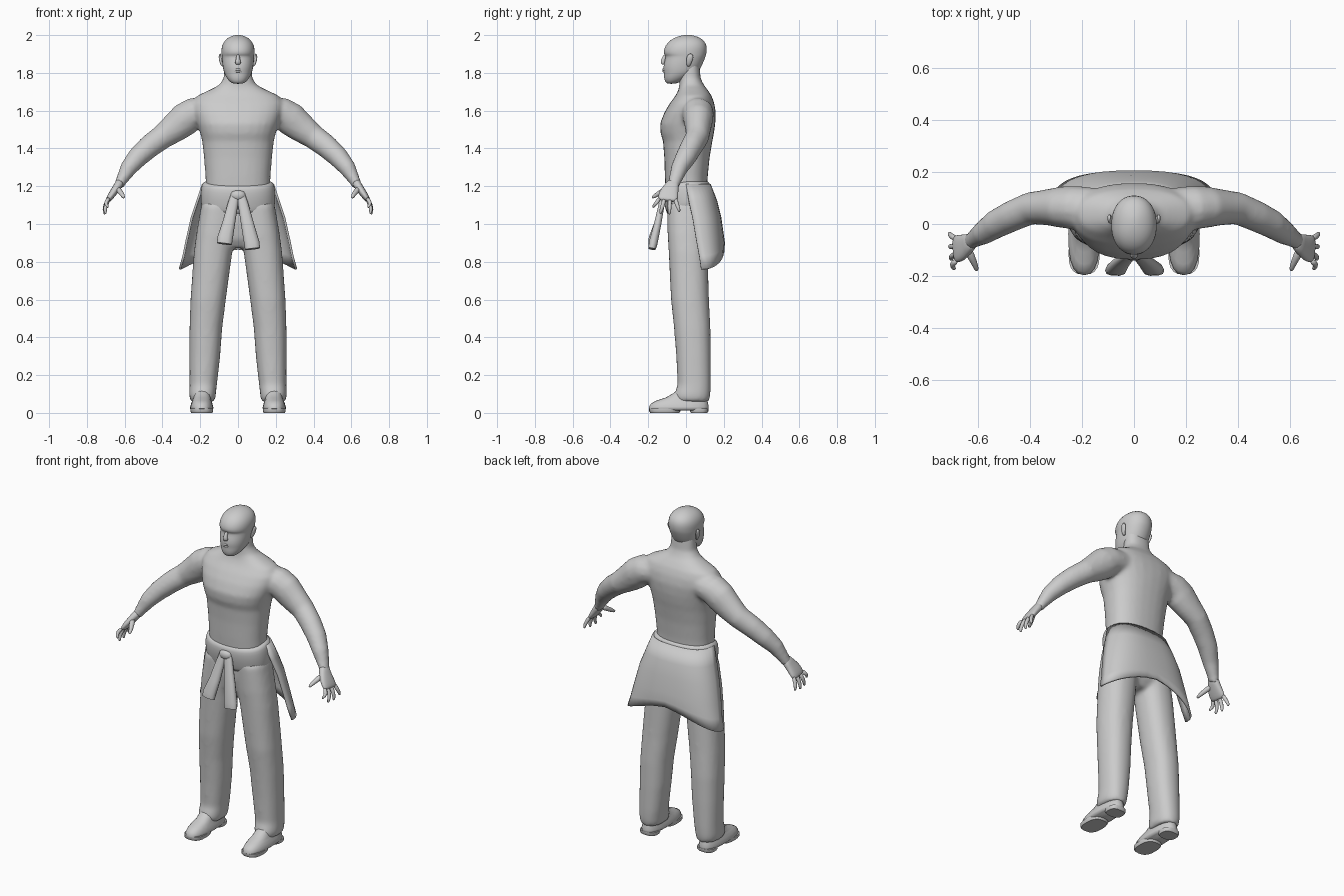
import bpy, bmesh, math
from mathutils import Vector

grey = bpy.data.materials.new("plain grey")
grey.diffuse_color = (0.6, 0.6, 0.6, 1)


def skin(bm, rings):
    """Join closed rings of points into a capped tube."""
    loops = [[bm.verts.new(p) for p in r] for r in rings]
    n = len(loops[0])
    for a, b in zip(loops, loops[1:]):
        for i in range(n):
            bm.faces.new((a[i], a[(i + 1) % n], b[(i + 1) % n], b[i]))
    bm.faces.new(loops[0][::-1])
    bm.faces.new(loops[-1])


def power(v, e):
    return math.copysign(abs(v) ** e, v)


def stack(bm, rows, n=20, e=0.9, sides=(1,), droop=0):
    """Horizontal rings: (z, centre x, half width, front y, back y)."""
    for s in sides:
        rings = []
        for z, cx, rx, yf, yb in rows:
            ring = []
            for i in range(n):
                t = 2 * math.pi * i / n
                c, d = power(math.cos(t), e), power(math.sin(t), e)
                ring.append((s * (cx + rx * c), (yf + yb) / 2 + (yb - yf) / 2 * d,
                             z - droop * max(0, -d)))
            rings.append(ring)
        skin(bm, rings)


def limb(bm, path, n=14, sides=(1, -1), e=1.0, wide=(0, 1, 0)):
    """Tube along a path: (x, y, z, radius along 'wide', other radius)."""
    pts = [Vector(p[:3]) for p in path]
    for s in sides:
        rings = []
        for k, p in enumerate(path):
            t = (pts[min(k + 1, len(pts) - 1)] - pts[max(k - 1, 0)]).normalized()
            u = Vector(wide)
            u = (u - t * u.dot(t)).normalized()
            v = t.cross(u)
            ring = []
            for i in range(n):
                a = 2 * math.pi * i / n
                q = pts[k] + u * p[3] * power(math.cos(a), e) + v * p[4] * power(math.sin(a), e)
                ring.append((s * q.x, q.y, q.z))
            rings.append(ring)
        skin(bm, rings)


def finish(name, bm, voxel=0, subsurf=0, angle=60):
    bmesh.ops.recalc_face_normals(bm, faces=bm.faces)
    me = bpy.data.meshes.new(name)
    bm.to_mesh(me)
    bm.free()
    ob = bpy.data.objects.new(name, me)
    bpy.context.collection.objects.link(ob)
    me.materials.append(grey)
    if voxel:
        m = ob.modifiers.new("blend", 'REMESH')
        m.mode, m.voxel_size, m.use_smooth_shade = 'VOXEL', voxel, True
        m = ob.modifiers.new("soften", 'SMOOTH')
        m.factor, m.iterations = 0.5, 8
    if subsurf:
        ob.modifiers.new("round", 'SUBSURF').levels = subsurf
        ob.modifiers["round"].render_levels = subsurf
    bpy.ops.object.select_all(action='DESELECT')
    ob.select_set(True)
    bpy.context.view_layer.objects.active = ob
    if voxel:
        me.shade_smooth()
    else:
        bpy.ops.object.shade_smooth_by_angle(angle=math.radians(angle))
    return ob


# bare torso, neck and arms, blended into one skin
bm = bmesh.new()
stack(bm, [(1.12, 0, .17, -.105, .11), (1.25, 0, .172, -.112, .115), (1.35, 0, .18, -.115, .125),
           (1.44, 0, .19, -.122, .14), (1.48, 0, .20, -.135, .148), (1.53, 0, .215, -.138, .155),
           (1.59, 0, .235, -.115, .158), (1.64, 0, .24, -.085, .15), (1.68, 0, .215, -.055, .135),
           (1.71, 0, .15, -.04, .115), (1.735, 0, .10, -.035, .095), (1.77, 0, .077, -.035, .078),
           (1.86, 0, .07, -.03, .07)], n=28, e=.85)
limb(bm, [(.15, .055, 1.60, .085, .075), (.235, .063, 1.585, .085, .085), (.28, .065, 1.555, .08, .09),
          (.335, .064, 1.51, .07, .08), (.40, .06, 1.462, .063, .066), (.47, .03, 1.41, .06, .062),
          (.53, 0, 1.355, .056, .056), (.58, -.035, 1.295, .046, .046), (.62, -.06, 1.225, .034, .03),
          (.632, -.07, 1.20, .036, .026)])
finish("torso_and_arms", bm, voxel=.011)

# head, with brow, eye hollow and chin in the profile
bm = bmesh.new()
stack(bm, [(1.742, 0, .022, -.098, -.06), (1.75, 0, .042, -.11, -.03), (1.775, 0, .062, -.118, .02),
           (1.80, 0, .074, -.116, .06), (1.82, 0, .079, -.121, .075), (1.85, 0, .084, -.118, .09),
           (1.882, 0, .086, -.108, .103), (1.892, 0, .087, -.11, .106), (1.902, 0, .088, -.121, .109),
           (1.93, 0, .089, -.117, .112), (1.96, 0, .08, -.10, .106), (1.985, 0, .057, -.067, .08),
           (1.998, 0, .026, -.026, .042), (2.001, 0, .008, 0, .02)], n=24, e=.93)
finish("head", bm, subsurf=1, angle=180)

# nose, lips and ears
bm = bmesh.new()
limb(bm, [(0, -.108, 1.898, .009, .01), (0, -.118, 1.875, .011, .012),
          (0, -.124, 1.856, .018, .015), (0, -.118, 1.843, .015, .008)], n=8, sides=(1,), wide=(1, 0, 0))
finish("nose", bm, subsurf=1, angle=180)
bm = bmesh.new()
for z in (1.818, 1.808):
    limb(bm, [(-.028, -.106, z, .004, .004), (0, -.119, z, .006, .006), (.028, -.106, z, .004, .004)],
         n=8, sides=(1,), wide=(0, 0, 1))
finish("lips", bm, angle=180)
bm = bmesh.new()
limb(bm, [(.078, .012, 1.833, .007, .007), (.088, .014, 1.85, .014, .009), (.094, .02, 1.878, .02, .009),
          (.096, .025, 1.893, .016, .007), (.092, .025, 1.902, .006, .004)], n=10)
finish("ears", bm, subsurf=1, angle=180)

# hands: flat palm, four spread fingers and a thumb
bm = bmesh.new()
limb(bm, [(.618, -.06, 1.23, .03, .025), (.64, -.078, 1.195, .04, .022), (.665, -.092, 1.16, .054, .02),
          (.685, -.097, 1.13, .054, .016), (.69, -.098, 1.122, .045, .01)], e=.8)
for y0, y1, z1, x1 in ((-.14, -.172, 1.085, .692), (-.113, -.135, 1.052, .703),
                       (-.085, -.088, 1.05, .708), (-.058, -.036, 1.062, .71)):
    zm = 1.125 * .5 + z1 * .5
    limb(bm, [(.68, y0, 1.14, .013, .013), (.704, y0 * .5 + y1 * .5, zm + .005, .012, .012),
              (x1, y1, z1 + .012, .009, .009), (x1 - .003, y1, z1, .005, .005)], n=8)
limb(bm, [(.64, -.095, 1.19, .02, .018), (.622, -.135, 1.168, .015, .015), (.609, -.162, 1.15, .012, .012),
          (.604, -.182, 1.138, .007, .007)], n=8, wide=(1, 0, 0))
finish("hands", bm, subsurf=1, angle=180)

# trousers: pelvis and two legs
bm = bmesh.new()
stack(bm, [(.875, 0, .05, -.05, .07), (.92, 0, .14, -.08, .105), (1.0, 0, .195, -.095, .115),
           (1.1, 0, .19, -.10, .12), (1.19, 0, .18, -.105, .115)], e=.8)
stack(bm, [(1.1, .10, .095, -.10, .11), (.95, .118, .103, -.098, .112), (.85, .132, .102, -.092, .115),
           (.6, .158, .094, -.08, .122), (.45, .17, .087, -.064, .13), (.3, .176, .082, -.052, .132),
           (.15, .184, .073, -.045, .132), (.10, .188, .071, -.062, .13), (.085, .188, .07, -.064, .128),
           (.06, .188, .064, -.055, .122)], e=.88, sides=(1, -1))
finish("trousers", bm, voxel=.012)

# garment rolled round the waist, dipping at the front
bm = bmesh.new()
stack(bm, [(1.06, 0, .188, -.10, .118), (1.10, 0, .196, -.107, .132), (1.14, 0, .199, -.118, .136),
           (1.19, 0, .196, -.124, .132), (1.22, 0, .189, -.12, .126), (1.232, 0, .172, -.108, .114)],
      n=28, e=.85, droop=.025)
finish("waist_roll", bm, subsurf=1, angle=180)

# flared flap hanging behind, longest at its two corners
bm = bmesh.new()
rows = []
cols = 20
for z, rx, y0, ry, drop in ((1.21, .185, .0, .125, 0), (1.12, .215, .015, .145, 0), (1.04, .245, .035, .145, .01),
                            (.95, .272, .055, .138, .04), (.90, .288, .07, .13, .07), (.865, .308, .08, .118, .105)):
    row = []
    for i in range(cols + 1):
        a = math.pi * i / cols
        c, d = power(math.cos(a), .75), power(math.sin(a), .75)
        row.append(bm.verts.new((rx * c, y0 + ry * d, z - drop * abs(c) ** 1.5)))
    rows.append(row)
for a, b in zip(rows, rows[1:]):
    for i in range(cols):
        bm.faces.new((a[i], a[i + 1], b[i + 1], b[i]))
flap = finish("back_flap", bm, angle=50)
m = flap.modifiers.new("cloth", 'SOLIDIFY')
m.thickness, m.offset = .012, 0

# knot and the two hanging sleeves
bm = bmesh.new()
limb(bm, [(-.04, -.112, 1.155, .015, .012), (-.02, -.122, 1.15, .03, .022), (.02, -.122, 1.15, .03, .022),
          (.04, -.112, 1.155, .015, .012)], n=10, sides=(1,), wide=(0, 0, 1))
finish("knot", bm, subsurf=1, angle=180)
for name, s, x, z in (("left_sleeve_tie", -1, .072, .895), ("right_sleeve_tie", 1, .077, .868)):
    bm = bmesh.new()
    limb(bm, [(s * .012, -.112, 1.165, .022, .015), (s * .026, -.128, 1.11, .027, .016),
              (s * .05, -.15, 1.0, .034, .02), (s * x * .95, -.174, z + .03, .041, .024),
              (s * x, -.18, z, .04, .02)], n=10, sides=(1,), e=.8, wide=(1, 0, 0))
    finish(name, bm, angle=50)

# shoes with separate heel and forefoot soles
bm = bmesh.new()
stack(bm, [(.012, .192, .05, -.185, .112), (.022, .192, .061, -.197, .12), (.032, .192, .061, -.196, .12),
           (.05, .192, .056, -.185, .117), (.066, .191, .05, -.155, .113), (.08, .19, .046, -.11, .11),
           (.105, .19, .045, -.065, .108), (.13, .19, .042, -.04, .10)], sides=(1, -1), e=.8)
finish("shoes", bm, angle=50)
bm = bmesh.new()
for yf, yb, w in ((-.195, -.03, .06), (.02, .118, .054)):
    stack(bm, [(0, .192, w * .93, yf + .006, yb - .006), (.008, .192, w, yf, yb), (.022, .192, w, yf, yb)],
          sides=(1, -1), e=.75)
finish("soles", bm, angle=40)
